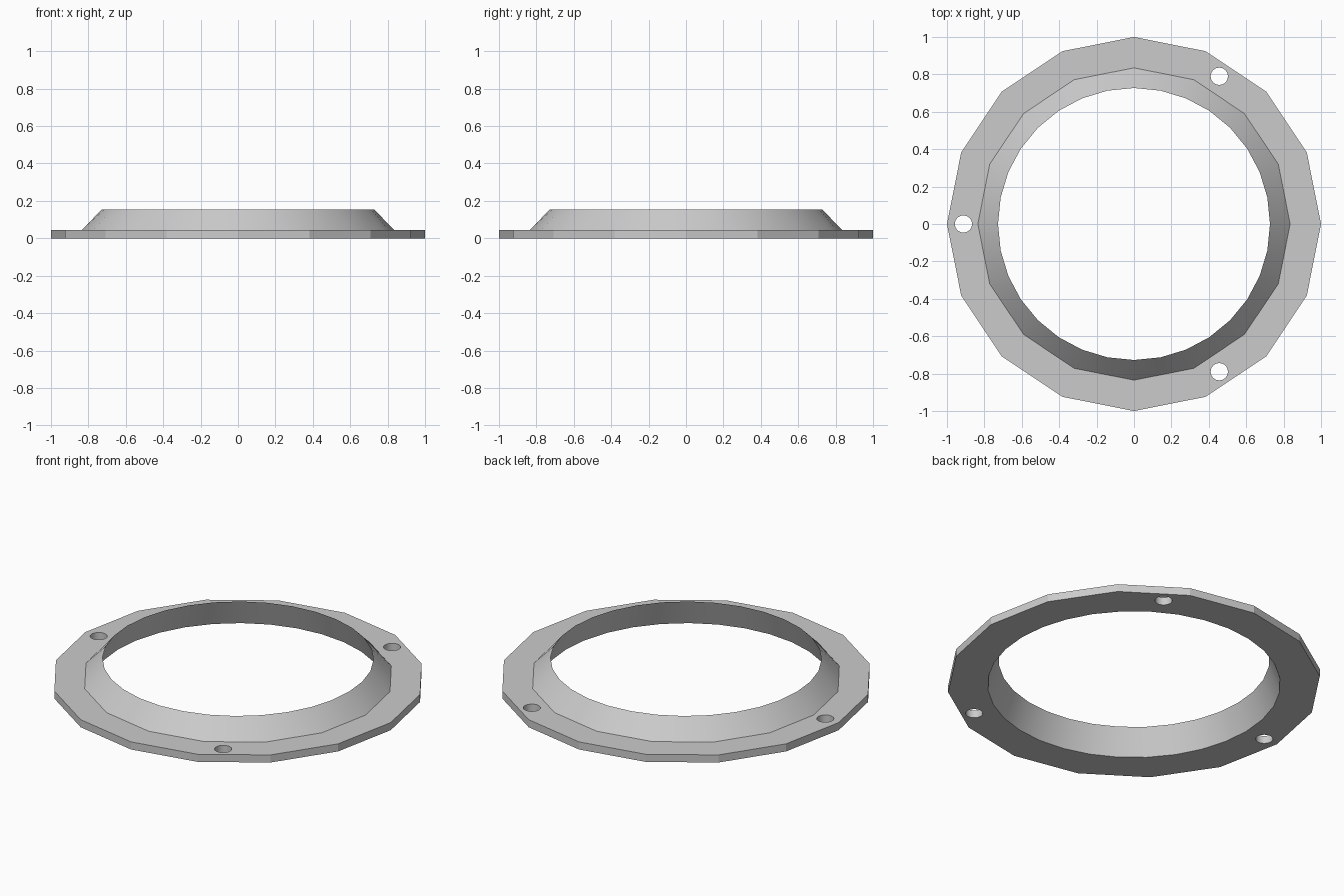
import bpy
import bmesh
from math import cos, sin, pi, radians

cube = bpy.data.objects.get("Cube")
if cube:
    bpy.data.objects.remove(cube, do_unlink=True)

SEGMENTS = 32
FLANGE_Z = 0.045
RIM_Z = 0.155

grey = bpy.data.materials.new("light_grey")
grey.use_nodes = True
colour = (0.6, 0.6, 0.6, 1)
grey.diffuse_color = colour
grey.node_tree.nodes["Principled BSDF"].inputs["Base Color"].default_value = colour


def make_object(name, bm):
    bmesh.ops.recalc_face_normals(bm, faces=bm.faces)
    mesh = bpy.data.meshes.new(name)
    bm.to_mesh(mesh)
    bm.free()
    obj = bpy.data.objects.new(name, mesh)
    bpy.context.collection.objects.link(obj)
    mesh.materials.append(grey)
    return obj


def ring(bm, radius, z, coarse):
    """Ring of vertices; a coarse ring has half the corners, with edge midpoints."""
    verts = []
    for i in range(SEGMENTS):
        a = 2 * pi * i / SEGMENTS
        r = radius * cos(2 * pi / SEGMENTS) if coarse and i % 2 else radius
        verts.append(bm.verts.new((r * cos(a), r * sin(a), z)))
    return verts


# Flange, sloping collar and tapered bore as one closed section
bm = bmesh.new()
section = [
    (1.0, 0, True),             # flange outer bottom
    (1.0, FLANGE_Z, True),      # flange outer top
    (0.835, FLANGE_Z, True),    # collar foot
    (0.727, RIM_Z, False),      # knife-edge rim
    (0.785, 0, False),          # bore bottom
]
rings = [ring(bm, *point) for point in section]
for k, low in enumerate(rings):
    high = rings[(k + 1) % len(rings)]
    for i in range(SEGMENTS):
        j = (i + 1) % SEGMENTS
        bm.faces.new((low[i], low[j], high[j], high[i]))
body = make_object("flanged_ring", bm)

# Three screw holes through the flange
bm = bmesh.new()
for angle in (60, 180, 300):
    a = radians(angle)
    made = bmesh.ops.create_cone(bm, cap_ends=True, segments=SEGMENTS,
                                 radius1=0.046, radius2=0.046, depth=0.3)
    bmesh.ops.translate(bm, verts=made["verts"],
                        vec=(0.912 * cos(a), 0.912 * sin(a), 0))
cutter = make_object("screw_hole_cutter", bm)
cutter.hide_render = True

cut = body.modifiers.new("screw_holes", "BOOLEAN")
cut.operation = "DIFFERENCE"
cut.solver = "EXACT"
cut.object = cutter

for obj in bpy.context.selected_objects:
    obj.select_set(False)
bpy.context.view_layer.objects.active = body
body.select_set(True)
bpy.ops.object.modifier_apply(modifier=cut.name)
bpy.data.objects.remove(cutter, do_unlink=True)

# Smooth collar, bore and holes; the flange sides stay faceted
bpy.ops.object.shade_smooth_by_angle(angle=radians(20))
